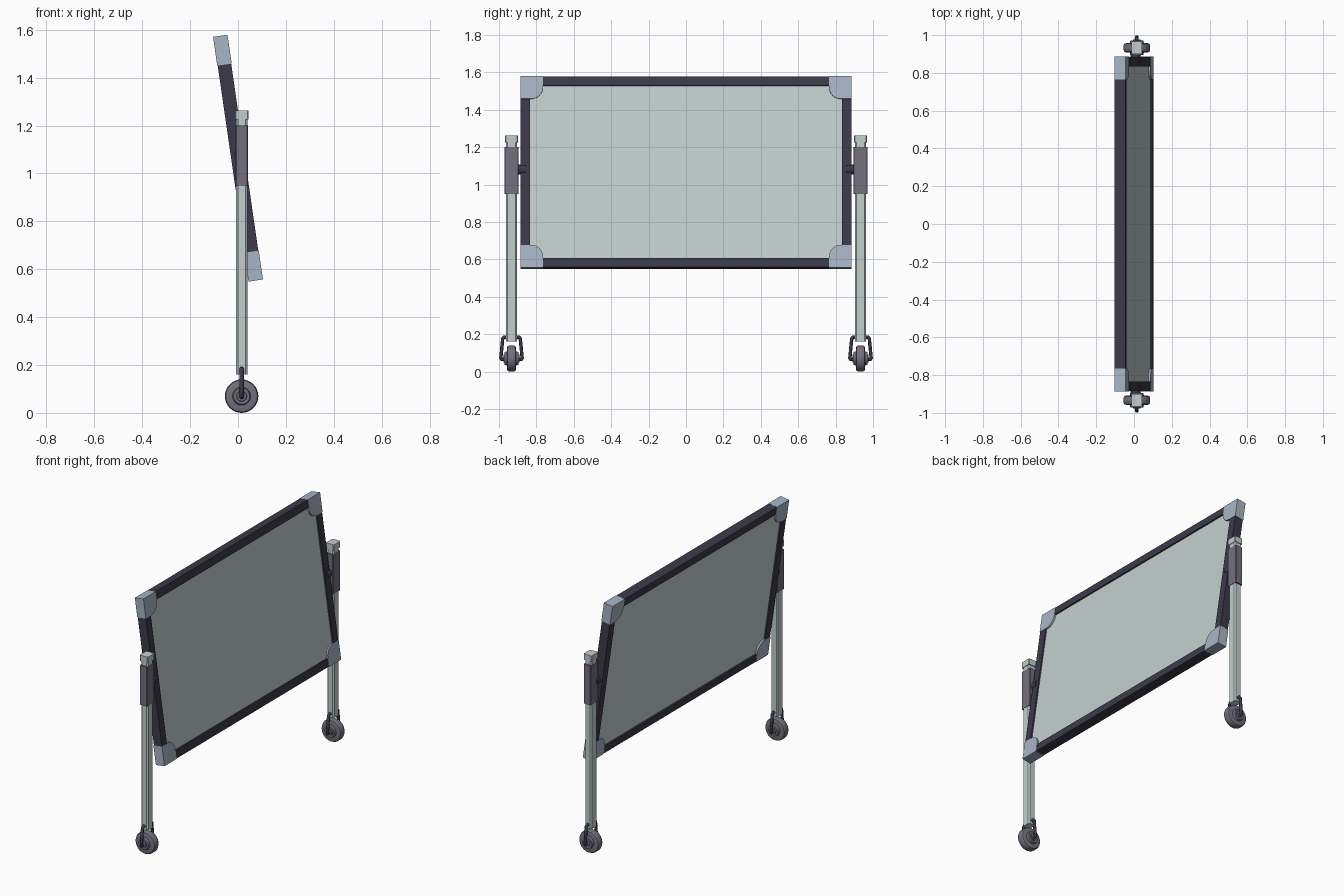
import bpy, bmesh, math
from mathutils import Matrix, Vector

if "Cube" in bpy.data.objects:
    bpy.data.objects.remove(bpy.data.objects["Cube"])

def material(name, rgb):
    m = bpy.data.materials.new(name)
    m.diffuse_color = (*rgb, 1)
    m.use_nodes = True
    m.node_tree.nodes["Principled BSDF"].inputs["Base Color"].default_value = m.diffuse_color
    return m

PALE = material("pale grey green", (0.54, 0.625, 0.615))
DARK = material("dark slate", (0.046, 0.042, 0.066))
GREY = material("purple grey", (0.175, 0.162, 0.21))
BLUE = material("light blue grey", (0.39, 0.46, 0.56))

# Board plane: tilted about the y axis, top leaning to -x
TILT = Matrix.Translation((0, 0, 1.064)) @ Matrix.Rotation(math.radians(-8.24), 4, 'Y')
HALF_W, HALF_H, RAIL = 0.886, 0.5165, 0.05
POST_X, POST_Y = 0.015, 0.933

def finish(name, bm, mat, smooth=False, matrix=None):
    if matrix is not None:
        bm.transform(matrix)
    bmesh.ops.recalc_face_normals(bm, faces=bm.faces)
    me = bpy.data.meshes.new(name)
    bm.to_mesh(me)
    bm.free()
    ob = bpy.data.objects.new(name, me)
    me.materials.append(mat)
    bpy.context.collection.objects.link(ob)
    if smooth:
        bpy.context.view_layer.objects.active = ob
        ob.select_set(True)
        bpy.ops.object.shade_smooth_by_angle(angle=math.radians(35))
        ob.select_set(False)
    return ob

def box(name, centre, size, mat, bevel=0, matrix=None):
    bm = bmesh.new()
    bmesh.ops.create_cube(bm, size=1)
    bm.transform(Matrix.Translation(centre) @ Matrix.Diagonal((*size, 1)))
    if bevel:  # chamfer the upright edges only
        edges = [e for e in bm.edges
                 if abs(e.verts[0].co.z - e.verts[1].co.z) > 0.9 * size[2]]
        bmesh.ops.bevel(bm, geom=edges, offset=bevel, segments=1, affect='EDGES')
    return finish(name, bm, mat, matrix=matrix)

def lathe_y(name, profile, centre, mat, steps=32):
    """Spin (y, radius) points around the y axis."""
    bm = bmesh.new()
    verts = [bm.verts.new((r, y, 0)) for y, r in profile]
    edges = [bm.edges.new(p) for p in zip(verts, verts[1:])]
    bmesh.ops.spin(bm, geom=verts + edges, cent=(0, 0, 0), axis=(0, 1, 0),
                   angle=2 * math.pi, steps=steps)
    bmesh.ops.remove_doubles(bm, verts=bm.verts, dist=1e-5)
    return finish(name, bm, mat, True, Matrix.Translation(centre))

# Writing panel and frame rails
box("panel", (0, 0, 0), (0.04, 2 * HALF_W - 0.06, 2 * HALF_H - 0.06), PALE, matrix=TILT)
for s, label in ((1, "top"), (-1, "bottom")):
    box(label + "_rail", (0, 0, s * (HALF_H - 0.001 - RAIL / 2)),
        (0.057, 2 * HALF_W - 0.1, RAIL), DARK, matrix=TILT)
for s, label in ((1, "far"), (-1, "near")):
    box(label + "_side_rail", (0, s * (HALF_W - 0.002 - RAIL / 2), 0),
        (0.057, RAIL, 2 * HALF_H - 0.1), DARK, matrix=TILT)

# Corner caps: square plates with one rounded inner corner
def corner_cap(sy, sz):
    size, r = 0.122, 0.064
    pts = [(0, 0), (size, 0)]
    for i in range(9):
        a = math.pi / 2 * i / 8
        pts.append((size - r + r * math.cos(a), size - r + r * math.sin(a)))
    pts.append((0, size))
    bm = bmesh.new()
    face = bm.faces.new([bm.verts.new((-0.0305, sy * (HALF_W - u), sz * (HALF_H - v)))
                         for u, v in pts])
    out = bmesh.ops.extrude_face_region(bm, geom=[face])
    bmesh.ops.translate(bm, vec=(0.061, 0, 0),
                        verts=[g for g in out["geom"] if isinstance(g, bmesh.types.BMVert)])
    finish("corner_cap", bm, BLUE, matrix=TILT)

for sy in (1, -1):
    for sz in (1, -1):
        corner_cap(sy, sz)

# Fork arm: bent rod from the post to the axle
def fork_arm(cy, side):
    cu = bpy.data.curves.new("fork_arm", 'CURVE')
    cu.dimensions = '3D'
    cu.bevel_depth = 0.0095
    cu.bevel_resolution = 2
    cu.use_fill_caps = True
    path = [(0.02, 0.184), (0.040, 0.184), (0.047, 0.176), (0.057, 0.072),
            (0.053, 0.066), (0.035, 0.066)]
    sp = cu.splines.new('POLY')
    sp.points.add(len(path) - 1)
    for p, (y, z) in zip(sp.points, path):
        p.co = (POST_X, cy + side * y, z, 1)
    ob = bpy.data.objects.new("fork_arm", cu)
    cu.materials.append(DARK)
    bpy.context.collection.objects.link(ob)

# Posts, clamps, pivots and castors on both ends
WHEEL = [(0.044, 0), (0.044, 0.020), (0.038, 0.022), (0.038, 0.034), (0.024, 0.038),
         (0.024, 0.058), (0.021, 0.066), (0.013, 0.07)]
WHEEL = WHEEL + [(-y, r) for y, r in reversed(WHEEL)]
for s in (1, -1):
    cy = s * POST_Y
    box("post", (POST_X, cy, 0.695), (0.048, 0.058, 1.07), PALE, 0.008)
    box("post_cap", (POST_X, cy, 1.244), (0.056, 0.067, 0.038), PALE, 0.004)
    box("clamp", (POST_X, cy, 1.075), (0.052, 0.075, 0.25), GREY, 0.004)
    lathe_y("pivot", [(-0.03, 0), (-0.03, 0.026), (0.03, 0.026), (0.03, 0)],
            (0.008, s * 0.885, 1.08), DARK, 20)
    lathe_y("wheel", WHEEL, (POST_X, cy, 0.07), GREY)
    for side in (1, -1):
        fork_arm(cy, side)
